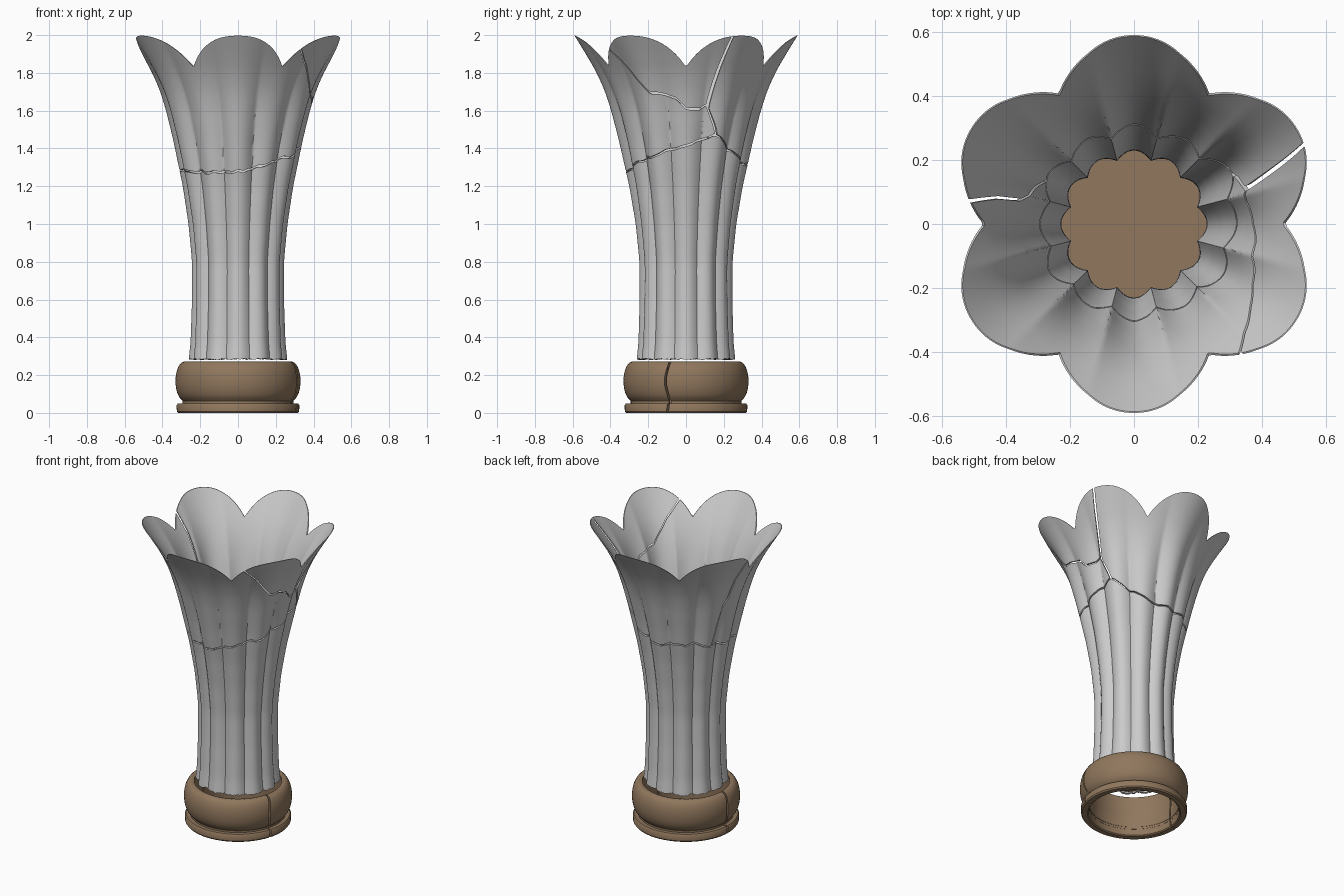
import bpy, bmesh, math, random

if "Cube" in bpy.data.objects:
    bpy.data.objects.remove(bpy.data.objects["Cube"])

random.seed(4)

def mat(name, rgb):
    m = bpy.data.materials.new(name)
    m.diffuse_color = (*rgb, 1)
    m.use_nodes = True
    m.node_tree.nodes["Principled BSDF"].inputs["Base Color"].default_value = m.diffuse_color
    return m

GREY = mat("pale grey glass", (0.60, 0.60, 0.60))
BROWN = mat("brown base", (0.28, 0.185, 0.11))

def interp(pts, x):
    if x <= pts[0][0]:
        return pts[0][1]
    for (a, p), (b, q) in zip(pts, pts[1:]):
        if x <= b:
            return p + (q - p) * (x - a) / (b - a)
    return pts[-1][1]

def finish(name, bm, material, angle=40):
    bmesh.ops.remove_doubles(bm, verts=bm.verts, dist=1e-5)
    bmesh.ops.recalc_face_normals(bm, faces=bm.faces)
    me = bpy.data.meshes.new(name)
    bm.to_mesh(me)
    bm.free()
    me.materials.append(material)
    ob = bpy.data.objects.new(name, me)
    bpy.context.collection.objects.link(ob)
    bpy.ops.object.select_all(action='DESELECT')
    ob.select_set(True)
    bpy.context.view_layer.objects.active = ob
    bpy.ops.object.shade_smooth_by_angle(angle=math.radians(angle))
    return ob

# --- flower vase surface: radius by height and angle, scalloped rim ---
PROFILE = [(.28, .262), (.36, .252), (.6, .245), (.8, .246), (1.0, .266), (1.2, .300),
           (1.3, .323), (1.45, .357), (1.6, .396), (1.7, .428), (1.8, .472), (1.9, .53), (2.0, .592)]
PLEAT = [(.28, .022), (1.0, .026), (1.4, .034), (1.6, .028), (1.8, .014), (2.0, .004)]
LOBE = [(.28, .0), (1.0, .004), (1.4, .012), (2.0, .022)]
WALL = [(.28, .016), (1.5, .016), (1.8, .009), (2.0, .004)]

def profile(z):
    return (interp(PROFILE, z - .03) + interp(PROFILE, z) + interp(PROFILE, z + .03)) / 3 \
        if z < 1.94 else interp(PROFILE, z)

def radius(th, z):
    t = math.radians(th)
    return (profile(z) - interp(PLEAT, z) * (1 - abs(math.cos(6 * t)))
            - interp(LOBE, z) * (1 + math.cos(6 * t)) / 2)

def rim(th):
    f = abs((th % 60) - 30) / 30
    return 1.83 + .167 * (1 - f ** 2.3)

# --- crack lines, in degrees and height ---
JAG = [random.uniform(-.009, .009) for _ in range(72)]
def jag(th):
    k = (th % 360) / 5
    i = int(k)
    return JAG[i % 72] * (1 - k + i) + JAG[(i + 1) % 72] * (k - i)

MAIN = [(-180, 1.28), (-150, 1.28), (-90, 1.275), (-45, 1.34), (0, 1.42), (25, 1.475),
        (40, 1.41), (80, 1.31), (135, 1.33), (180, 1.28)]
CHIP = [(-52, 1.94), (-38, 1.80), (-27, 1.70), (-8, 1.67), (0, 1.615), (11, 1.61), (24, 1.67)]

def main_crack(th):
    return interp(MAIN, (th + 180) % 360 - 180) + jag(th)

def chip_crack(th):
    return interp(CHIP, th) + .7 * jag(th)

def shard(name, lo, hi, left, right, rows, closed=False):
    """Thick curved fragment between two height functions and two side lines."""
    cols = round(max(right(0) - left(0), right(1) - left(1)) / 1.5)
    bm = bmesh.new()
    skins = [[], []]
    for j in range(rows + 1):
        v = j / rows
        for skin in skins:
            skin.append([])
        for i in range(cols + (0 if closed else 1)):
            th = left(v) + (right(v) - left(v)) * i / cols
            a, b = lo(th), hi(th)
            z = a + (max(b, a + .004) - a) * v
            r = radius(th, z)
            c, s = math.cos(math.radians(th)), math.sin(math.radians(th))
            for skin, q in zip(skins, (r, r - interp(WALL, z))):
                skin[j].append(bm.verts.new((q * c, q * s, z)))
    out, inn = skins
    n = len(out[0])
    for i in range(cols):
        k = (i + 1) % n
        for j in range(rows):
            for g in skins:
                bm.faces.new((g[j][i], g[j][k], g[j + 1][k], g[j + 1][i]))
        for j in (0, rows):
            bm.faces.new((out[j][i], out[j][k], inn[j][k], inn[j][i]))
    if not closed:
        for i in (0, n - 1):
            for j in range(rows):
                bm.faces.new((out[j][i], out[j + 1][i], inn[j + 1][i], inn[j][i]))
    return finish(name, bm, GREY)

G = .005   # half the crack width
A = .6     # the same, in degrees
left_line = [(0, 154), (.25, 160), (.5, 168), (.75, 169), (1, 172)]
back_line = [(0, 27), (.3, 18), (.6, 21), (1, 25)]

shard("vase_body", lambda t: .285 + .6 * jag(t * 3), lambda t: main_crack(t) - G,
      lambda v: 0, lambda v: 360, 36, True)
shard("front_petals", lambda t: main_crack(t) + G,
      lambda t: min(rim(t), chip_crack(t) - G) if t > -52 else rim(t),
      lambda v: interp(left_line, v) - 360 + A, lambda v: 26 - 9 * v - A, 24)
shard("right_petal_chip", lambda t: chip_crack(t) + G, rim,
      lambda v: -50, lambda v: 17 + 8 * v - A, 14)
shard("back_petals", lambda t: main_crack(t) + G, rim,
      lambda v: interp(back_line, v) + A, lambda v: interp(left_line, v) - A, 24)

# --- brown floor inside the vase ---
bm = bmesh.new()
rings = []
for z in (.292, .302):
    rings.append([bm.verts.new(((radius(t, z) - .01) * math.cos(math.radians(t)),
                                (radius(t, z) - .01) * math.sin(math.radians(t)), z))
                  for t in range(0, 360, 3)])
    bm.faces.new(rings[-1])
for i in range(120):
    k = (i + 1) % 120
    bm.faces.new((rings[0][i], rings[0][k], rings[1][k], rings[1][i]))
finish("vase_floor", bm, BROWN)

# --- ring base, split into two arcs by two cracks ---
def arc(name, prof, a0, a1, steps=64):
    bm = bmesh.new()
    rows = []
    for i in range(steps + 1):
        t = a0 + (a1 - a0) * i / steps
        rows.append([])
        for r, z in prof:
            # the cracks wander slightly with height
            end = math.sin(z * 28) * 1.3
            th = math.radians(t + end)
            rows[-1].append(bm.verts.new((r * math.cos(th), r * math.sin(th), z)))
    n = len(prof)
    for p, q in zip(rows, rows[1:]):
        for j in range(n):
            k = (j + 1) % n
            bm.faces.new((p[j], p[k], q[k], q[j]))
    bm.faces.new(rows[0])
    bm.faces.new(rows[-1])
    return finish(name, bm, BROWN, 35)

bulge = [(.275, .062), (.292, .062)]
for i in range(13):
    a = math.radians(-72 + 144 * i / 12)
    bulge.append((.283 + .048 * math.cos(a), .168 + .104 * math.sin(a)))
bulge += [(.285, .272), (.268, .268), (.272, .17)]
foot = [(.278, .006), (.285, 0), (.318, 0), (.324, .008), (.325, .04), (.318, .051), (.278, .051)]
neck = [(.277, .048), (.293, .048), (.293, .066), (.277, .066)]
for side, (a0, a1) in {"back": (-17, 175), "front": (177, 341)}.items():
    arc(side + "_ring_bulge", bulge, a0, a1)
    arc(side + "_ring_foot", foot, a0, a1)
    arc(side + "_ring_neck", neck, a0, a1)
